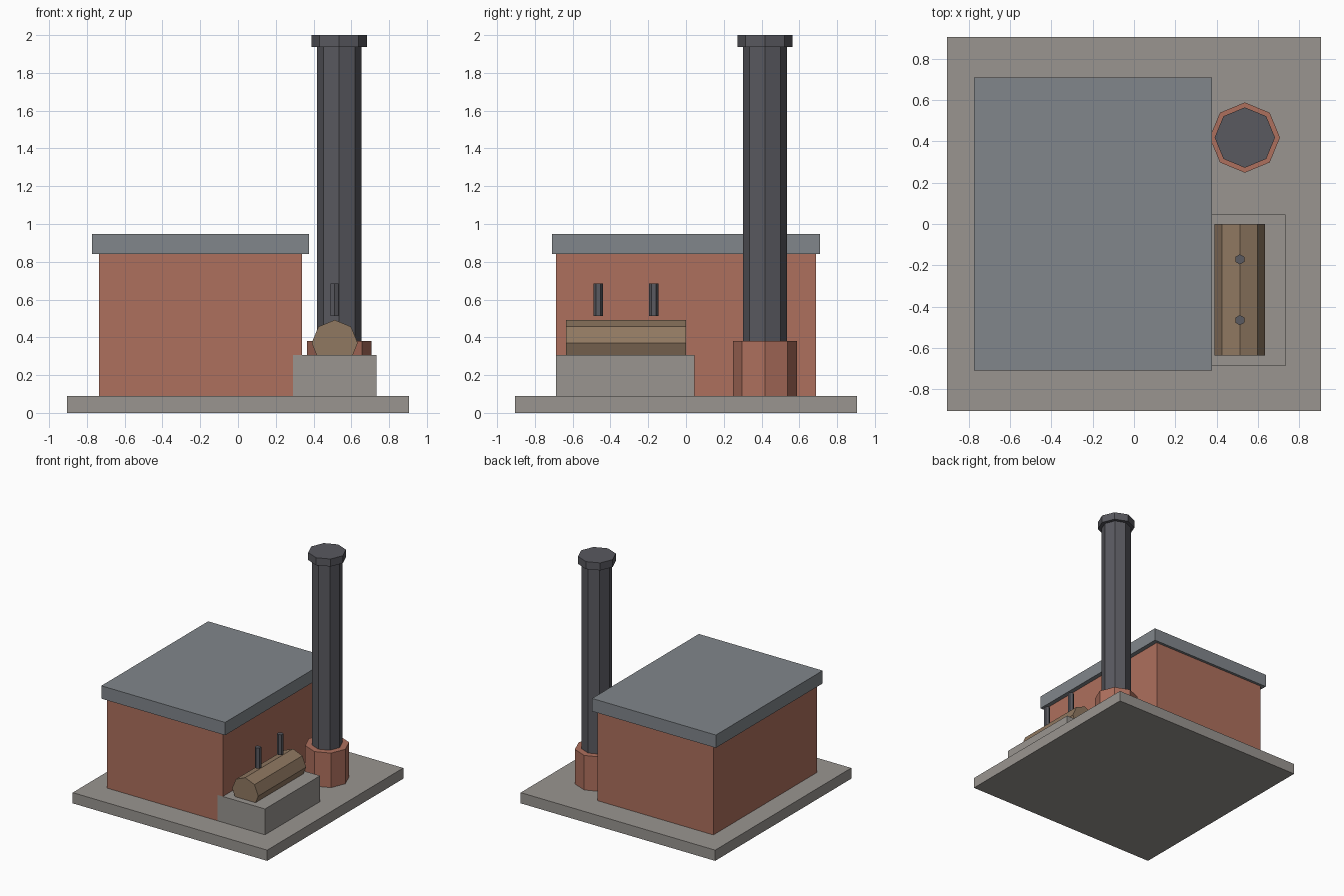
import bpy
from math import pi

if "Cube" in bpy.data.objects:
    bpy.data.objects.remove(bpy.data.objects["Cube"])


def material(name, rgb):
    m = bpy.data.materials.new(name)
    m.diffuse_color = (*rgb, 1)
    m.use_nodes = True
    m.node_tree.nodes["Principled BSDF"].inputs["Base Color"].default_value = m.diffuse_color
    return m


concrete = material("concrete", (0.32, 0.30, 0.28))
brick = material("brick", (0.42, 0.16, 0.11))
slate = material("slate", (0.22, 0.24, 0.26))
iron = material("iron", (0.10, 0.10, 0.115))
bronze = material("bronze", (0.28, 0.19, 0.12))


def box(name, x, y, z, mat):
    """Box from (min, max) pairs."""
    centre = [(a + b) / 2 for a, b in (x, y, z)]
    bpy.ops.mesh.primitive_cube_add(size=1, location=centre)
    o = bpy.context.object
    o.name = name
    o.scale = [b - a for a, b in (x, y, z)]
    o.data.materials.append(mat)


def prism(name, sides, r, length, centre, mat, rot=(0, 0, 0)):
    bpy.ops.mesh.primitive_cylinder_add(vertices=sides, radius=r, depth=length,
                                        location=centre, rotation=rot)
    o = bpy.context.object
    o.name = name
    o.data.materials.append(mat)


# Slab and building
box("base_slab", (-0.904, 0.904), (-0.904, 0.904), (0, 0.09), concrete)
box("building_walls", (-0.736, 0.34), (-0.687, 0.687), (0.09, 0.84), brick)
box("flat_roof", (-0.774, 0.377), (-0.709, 0.709), (0.84, 0.948), slate)

# Chimney: brick foot, iron shaft, cap
for name, r, z0, z1, mat in (("chimney_foot", 0.17, 0.09, 0.38, brick),
                             ("chimney_shaft", 0.117, 0.38, 1.937, iron),
                             ("chimney_cap", 0.146, 1.937, 2.0, iron)):
    prism(name, 8, r, z1 - z0, (0.536, 0.418, (z0 + z1) / 2), mat)

# Boiler on its plinth
box("boiler_plinth", (0.292, 0.732), (-0.687, 0.045), (0.09, 0.307), concrete)
prism("boiler_tank", 8, 0.122, 0.635, (0.512, -0.318, 0.37), bronze, (pi / 2, 0, 0))

# Vent pipes
for i, y in enumerate((-0.465, -0.171)):
    prism(f"vent_pipe_{i + 1}", 6, 0.0245, 0.172, (0.512, y, 0.599), iron)
